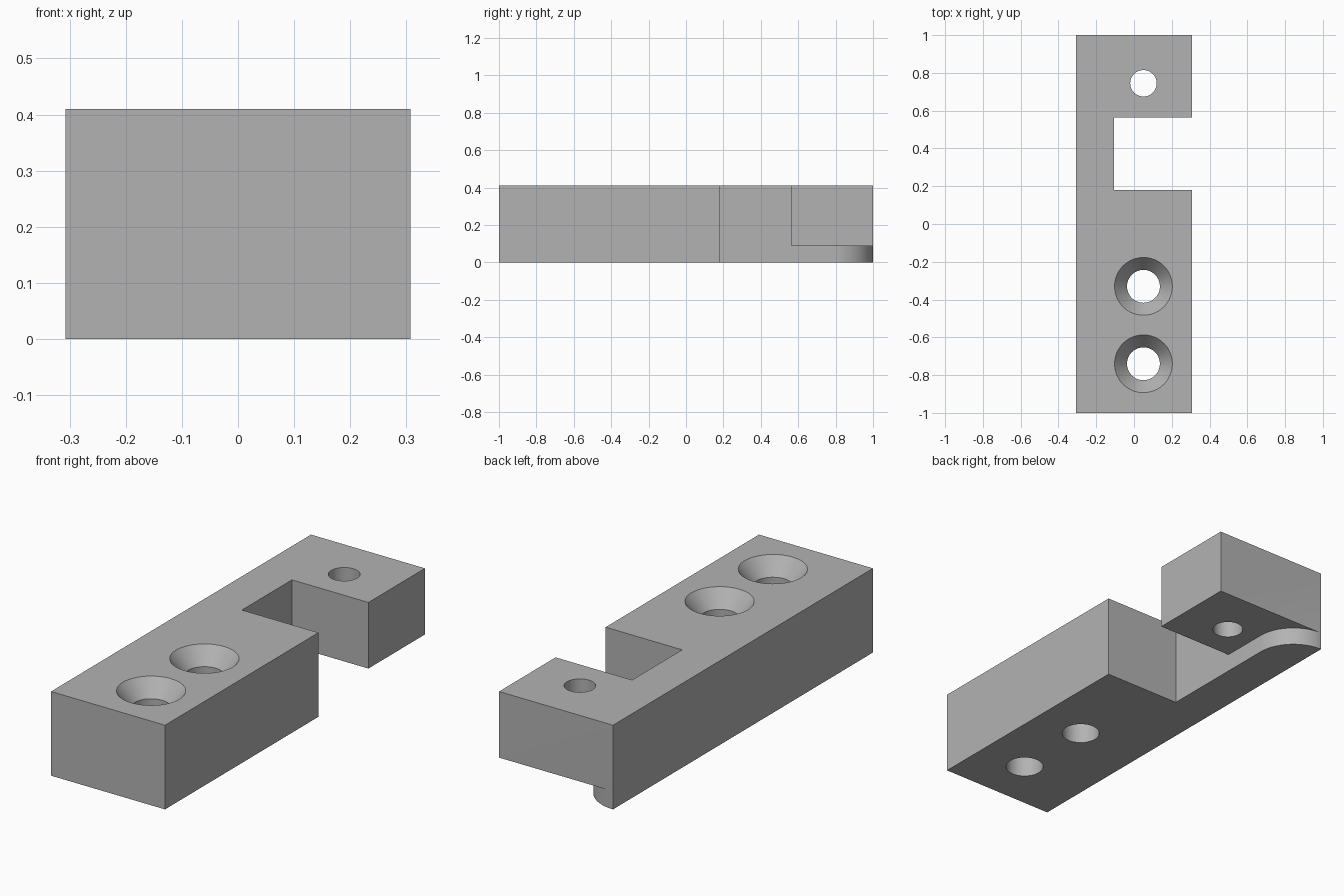
import bpy, bmesh, math

cube = bpy.data.objects.get("Cube")
if cube:
    bpy.data.objects.remove(cube, do_unlink=True)

W, L, H = 0.307, 1.0, 0.41       # half width, half length, height
WALL = -0.105                    # inner face of the thin side wall
NOTCH_Y0, NOTCH_Y1 = 0.18, 0.565
STEP = 0.088                     # underside recess height
HOLE_X = 0.05

grey = bpy.data.materials.new("plain grey")
grey.use_nodes = True
colour = (0.45, 0.45, 0.45, 1)
grey.diffuse_color = colour
grey.node_tree.nodes["Principled BSDF"].inputs["Base Color"].default_value = colour


def make_object(name, bm):
    bmesh.ops.recalc_face_normals(bm, faces=bm.faces)
    mesh = bpy.data.meshes.new(name)
    bm.to_mesh(mesh)
    bm.free()
    mesh.materials.append(grey)
    obj = bpy.data.objects.new(name, mesh)
    bpy.context.collection.objects.link(obj)
    return obj


def prism(name, outline, z0, z1):
    """Extrude a plan outline from z0 to z1."""
    bm = bmesh.new()
    face = bm.faces.new([bm.verts.new((x, y, z0)) for x, y in outline])
    top = bmesh.ops.extrude_face_region(bm, geom=[face])["geom"]
    verts = [v for v in top if isinstance(v, bmesh.types.BMVert)]
    bmesh.ops.translate(bm, verts=verts, vec=(0, 0, z1 - z0))
    return make_object(name, bm)


def lathe(name, profile, x, y, sides=64):
    """Closed solid of revolution from (radius, z) points."""
    bm = bmesh.new()
    rings = [[bm.verts.new((x + r * math.cos(math.tau * i / sides),
                            y + r * math.sin(math.tau * i / sides), z))
              for i in range(sides)] for r, z in profile]
    for low, high in zip(rings, rings[1:]):
        for i in range(sides):
            j = (i + 1) % sides
            bm.faces.new((low[i], low[j], high[j], high[i]))
    bm.faces.new(rings[0])
    bm.faces.new(rings[-1])
    return make_object(name, bm)


# Main block with the side notch in its outline
block = prism("mounting_block", [
    (-W, -L), (W, -L), (W, NOTCH_Y0), (WALL, NOTCH_Y0),
    (WALL, NOTCH_Y1), (W, NOTCH_Y1), (W, L), (-W, L)], 0, H)

# Underside recess, leaving a rounded end on the thin wall
radius = WALL + W
arc_y = L + 0.0005 - radius
arc = [(-W + radius * math.cos(a), arc_y + radius * math.sin(a))
       for a in (math.pi / 2 * i / 24 for i in range(25))]
mid = (NOTCH_Y0 + NOTCH_Y1) / 2
recess = prism("recess_cutter",
               [(WALL, mid)] + arc + [(-W, L + 0.1), (W + 0.1, L + 0.1), (W + 0.1, mid)],
               -0.1, STEP)

# Countersunk screw holes and the plain pin hole
R_IN, R_OUT, SINK = 0.087, 0.153, 0.08
slope = (R_OUT - R_IN) / SINK
cutters = [recess, lathe("pin_hole_cutter", [(0.07, -0.1), (0.07, H + 0.1)], HOLE_X, 0.745)]
for y in (-0.33, -0.74):
    cutters.append(lathe("screw_hole_cutter", [
        (R_IN, -0.1), (R_IN, H - SINK), (R_OUT + slope * 0.05, H + 0.05)], HOLE_X, y))

# Cut, bake the result and remove the cutters
for cutter in cutters:
    mod = block.modifiers.new("cut", "BOOLEAN")
    mod.operation = "DIFFERENCE"
    mod.solver = "EXACT"
    mod.object = cutter
    cutter.hide_render = True

bpy.ops.object.select_all(action="DESELECT")
bpy.context.view_layer.objects.active = block
block.select_set(True)
for mod in list(block.modifiers):
    bpy.ops.object.modifier_apply(modifier=mod.name)
for cutter in cutters:
    bpy.data.objects.remove(cutter, do_unlink=True)
bpy.ops.object.shade_smooth_by_angle(angle=math.radians(30))
